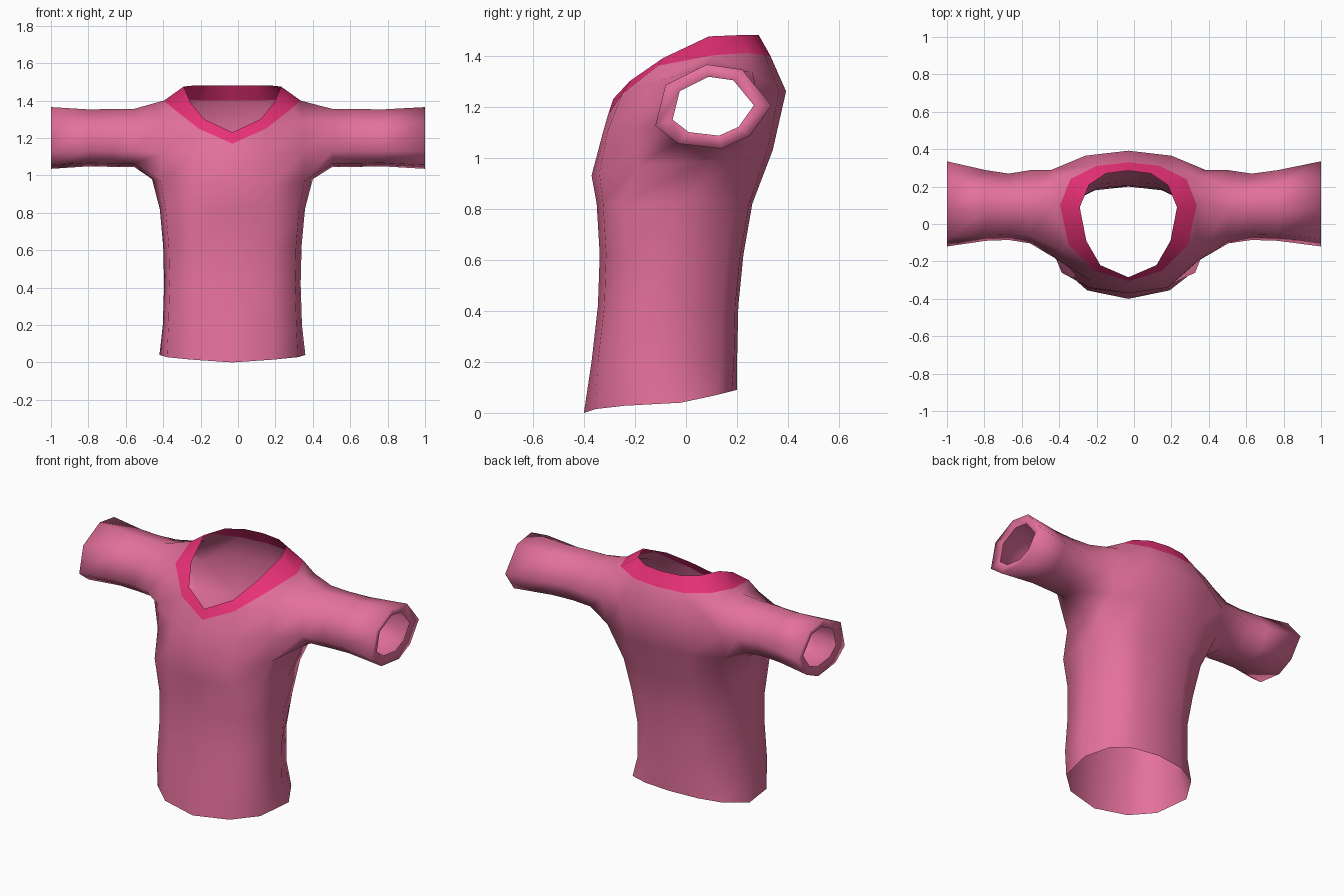
import bpy, bmesh

if "Cube" in bpy.data.objects:
    bpy.data.objects.remove(bpy.data.objects["Cube"])


def material(name, color):
    m = bpy.data.materials.new(name)
    m.diffuse_color = color
    m.use_nodes = True
    m.node_tree.nodes["Principled BSDF"].inputs["Base Color"].default_value = m.diffuse_color
    return m


def place(p, s):
    # the torso sits slightly left of centre; the cuffs end at x = +-1
    h, y, z = p
    t = min(max((h - 0.45) / 0.55, 0), 1)
    return (s * h - 0.03 * (1 - t), y, z)


def build(name, faces, mat):
    """Build a mirrored sheet from half-side faces given as point tuples."""
    bm = bmesh.new()
    for s in (1, -1):
        for f in faces:
            pts = f if s == 1 else f[::-1]
            bm.faces.new([bm.verts.new(place(p, s)) for p in pts])
    bmesh.ops.remove_doubles(bm, verts=bm.verts, dist=0.0005)
    bmesh.ops.recalc_face_normals(bm, faces=bm.faces)
    # make the sheet face outwards (front face normal points to -y)
    front = min(bm.faces, key=lambda f: f.calc_center_median().y)
    if front.normal.y > 0:
        bmesh.ops.reverse_faces(bm, faces=bm.faces)
    me = bpy.data.meshes.new(name)
    bm.to_mesh(me)
    bm.free()
    for p in me.polygons:
        p.use_smooth = True
    me.materials.append(mat)
    ob = bpy.data.objects.new(name, me)
    bpy.context.collection.objects.link(ob)
    return ob


def strip(a, b, closed=False):
    n = len(a)
    return [(a[i], a[(i + 1) % n], b[(i + 1) % n], b[i])
            for i in range(n if closed else n - 1)]


def torso_ring(w, yf, yb, z, corner, back):
    pts = [(0, yf), (.57 * w, yf + .025), (.92 * w, yf + corner), (w, (yf + yb) / 2 + .02),
           (back * w, yb - .065), (.45 * w, yb - .012), (0, yb)]
    return [(x, y, z) for x, y in pts]


# neckline: outer and inner edge of the collar, front centre to back centre
outer = [(0, -.305, 1.17), (.18, -.25, 1.25), (.32, -.11, 1.36), (.365, .10, 1.40),
         (.31, .24, 1.41), (.17, .31, 1.40), (0, .33, 1.40)]
inner = [(0, -.285, 1.23), (.15, -.22, 1.30), (.225, -.09, 1.39), (.26, .09, 1.475),
         (.21, .21, 1.48), (.12, .27, 1.48), (0, .285, 1.48)]

# armhole loop
b, fl, fm, fu = (.43, .06, .98), (.385, -.19, .97), (.38, -.19, 1.12), (.37, -.14, 1.29)
top, bu, bk, bl = (.42, .10, 1.385), (.37, .26, 1.34), (.41, .29, 1.20), (.40, .24, 1.03)
armhole = [b, fl, fm, fu, top, bu, bk, bl]

# torso from hem to armpit
hem = [(0, -.40, 0), (.22, -.355, .015), (.35, -.24, .028), (.39, -.02, .04),
       (.31, .12, .07), (.18, .18, .085), (0, .20, .09)]
rings = [hem,
         torso_ring(.372, -.37, .20, .20, .11, .72),
         torso_ring(.365, -.345, .205, .42, .10, .72),
         torso_ring(.37, -.338, .225, .62, .10, .78),
         torso_ring(.388, -.35, .26, .82, .09, .82),
         [(0, -.37, .93), (.21, -.34, .94), fl, b, bl, (.21, .32, 1.03), (0, .34, 1.03)]]
faces = []
for lo, hi in zip(rings, rings[1:]):
    faces += strip(lo, hi)

# chest, upper back and shoulders
chest = [(0, -.325, 1.10), (.2, -.305, 1.11), fm]
back = [bk, (.23, .365, 1.26), (0, .392, 1.26)]
faces += strip(rings[5][:3], chest) + strip(rings[5][4:], back)
faces += [(chest[0], chest[1], outer[1], outer[0]),
          (chest[1], fm, fu, outer[1]), (outer[1], fu, outer[2]),
          (fu, top, outer[3], outer[2]), (top, bu, outer[4], outer[3]),
          (bu, outer[5], outer[4]), (bu, bk, back[1], outer[5]),
          (back[1], back[2], outer[6], outer[5])]

# sleeve with a turned-in cuff
cuff = [(.14, 1.03), (-.03, 1.05), (-.12, 1.12), (-.08, 1.28),
        (.08, 1.36), (.22, 1.34), (.335, 1.20), (.25, 1.08)]
loop = armhole
for x, cy, sy, sz in ((.53, .09, .86, .94), (.65, .09, .78, .94), (.78, .097, .83, .92),
                      (1, .105, 1, 1), (.985, .105, .70, .70)):
    nxt = [(x, cy + (y - .105) * sy, 1.205 + (z - 1.2) * sz) for y, z in cuff]
    faces += strip(loop, nxt, True)
    loop = nxt

build("shirt_body", faces, material("pink_cloth", (.78, .165, .33, 1)))
build("collar", strip(outer, inner), material("deep_pink_trim", (.80, .03, .18, 1)))
